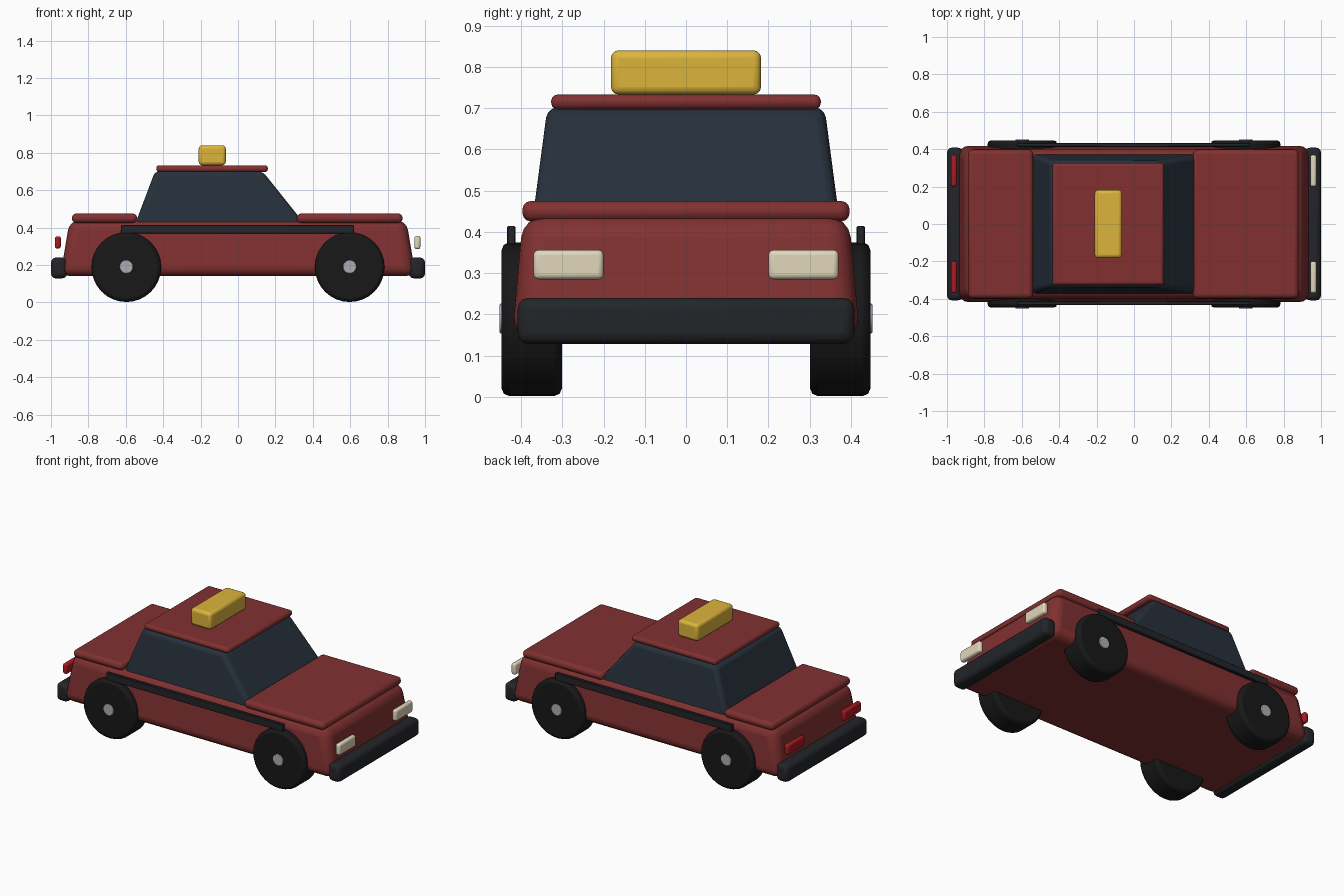
import bpy, bmesh, math
from mathutils import Matrix

if "Cube" in bpy.data.objects:
    bpy.data.objects.remove(bpy.data.objects["Cube"])


def material(name, rgb):
    m = bpy.data.materials.new(name)
    m.diffuse_color = (*rgb, 1)
    m.use_nodes = True
    m.node_tree.nodes["Principled BSDF"].inputs["Base Color"].default_value = m.diffuse_color
    return m


RED = material("body_red", (0.22, 0.03, 0.03))
GLASS = material("dark_glass", (0.02, 0.03, 0.045))
BLACK = material("black_trim", (0.017, 0.018, 0.022))
RUBBER = material("rubber", (0.009, 0.009, 0.009))
YELLOW = material("sign_yellow", (0.72, 0.46, 0.045))
CREAM = material("lamp_cream", (0.75, 0.68, 0.5))
TAIL = material("lamp_red", (0.4, 0.01, 0.015))
METAL = material("hub_metal", (0.42, 0.43, 0.46))


def finish(name, bm, mat, bevel, segments):
    bmesh.ops.recalc_face_normals(bm, faces=bm.faces)
    mesh = bpy.data.meshes.new(name)
    bm.to_mesh(mesh)
    bm.free()
    mesh.materials.append(mat)
    ob = bpy.data.objects.new(name, mesh)
    bpy.context.collection.objects.link(ob)
    if bevel:
        mod = ob.modifiers.new("Bevel", 'BEVEL')
        mod.width = bevel
        mod.segments = segments
        mod.limit_method = 'ANGLE'
    bpy.ops.object.select_all(action='DESELECT')
    bpy.context.view_layer.objects.active = ob
    ob.select_set(True)
    bpy.ops.object.shade_smooth_by_angle(angle=math.radians(35))
    return ob


def box(name, x, y, z, mat, bevel=0.01, segments=3, top_x=None, top_y=None):
    """Bevelled box from (min, max) ranges, optionally tapered at the top."""
    bm = bmesh.new()
    bmesh.ops.create_cube(bm, size=1)
    for v in bm.verts:
        up = v.co.z > 0
        rx = top_x if up and top_x else x
        ry = top_y if up and top_y else y
        v.co = (rx[v.co.x > 0], ry[v.co.y > 0], z[up])
    return finish(name, bm, mat, bevel, segments)


def disc(name, x, y, z, radius, width, mat, bevel, sides):
    """Cylinder with its axis along y."""
    bm = bmesh.new()
    bmesh.ops.create_cone(bm, cap_ends=True, segments=sides, radius1=radius,
                          radius2=radius, depth=width,
                          matrix=Matrix.Translation((x, y, z)) @ Matrix.Rotation(math.pi / 2, 4, 'X'))
    return finish(name, bm, mat, bevel, 2)


# Main body and panels
box("body", (-0.95, 0.95), (-0.422, 0.422), (0.14, 0.44), RED, 0.055, 4,
    top_x=(-0.9, 0.9), top_y=(-0.395, 0.395))
box("hood", (0.315, 0.88), (-0.397, 0.397), (0.425, 0.475), RED, 0.022)
box("trunk_lid", (-0.888, -0.54), (-0.397, 0.397), (0.425, 0.475), RED, 0.022)

# Cabin glass, roof and roof sign
box("cabin", (-0.557, 0.372), (-0.376, 0.376), (0.40, 0.702), GLASS, 0.025, 3,
    top_x=(-0.443, 0.13), top_y=(-0.336, 0.336))
box("roof", (-0.437, 0.16), (-0.327, 0.327), (0.697, 0.733), RED, 0.016)
box("roof_sign", (-0.21, -0.065), (-0.182, 0.182), (0.733, 0.84), YELLOW, 0.018)

# Bumpers
for label, s in (("front", 1), ("rear", -1)):
    box(label + "_bumper", sorted((0.915 * s, 1.0 * s)), (-0.408, 0.408),
        (0.128, 0.24), BLACK, 0.026)

for side, s in (("left", 1), ("right", -1)):
    # Lamps
    y = sorted((0.2 * s, 0.37 * s))
    box(side + "_headlight", (0.943, 0.975), y, (0.285, 0.356), CREAM, 0.012)
    box(side + "_taillight", (-0.979, -0.947), y, (0.288, 0.353), TAIL, 0.012)
    # Side trim strip
    box(side + "_side_trim", (-0.625, 0.62), sorted((0.413 * s, 0.434 * s)),
        (0.368, 0.414), BLACK, 0.003, 1)
    # Wheels and hubs
    for end, x in (("front", 0.597), ("rear", -0.597)):
        disc(f"{end}_{side}_wheel", x, 0.374 * s, 0.188, 0.186, 0.146, RUBBER, 0.018, 32)
        disc(f"{end}_{side}_hub", x, 0.441 * s, 0.19, 0.036, 0.022, METAL, 0.003, 20)
